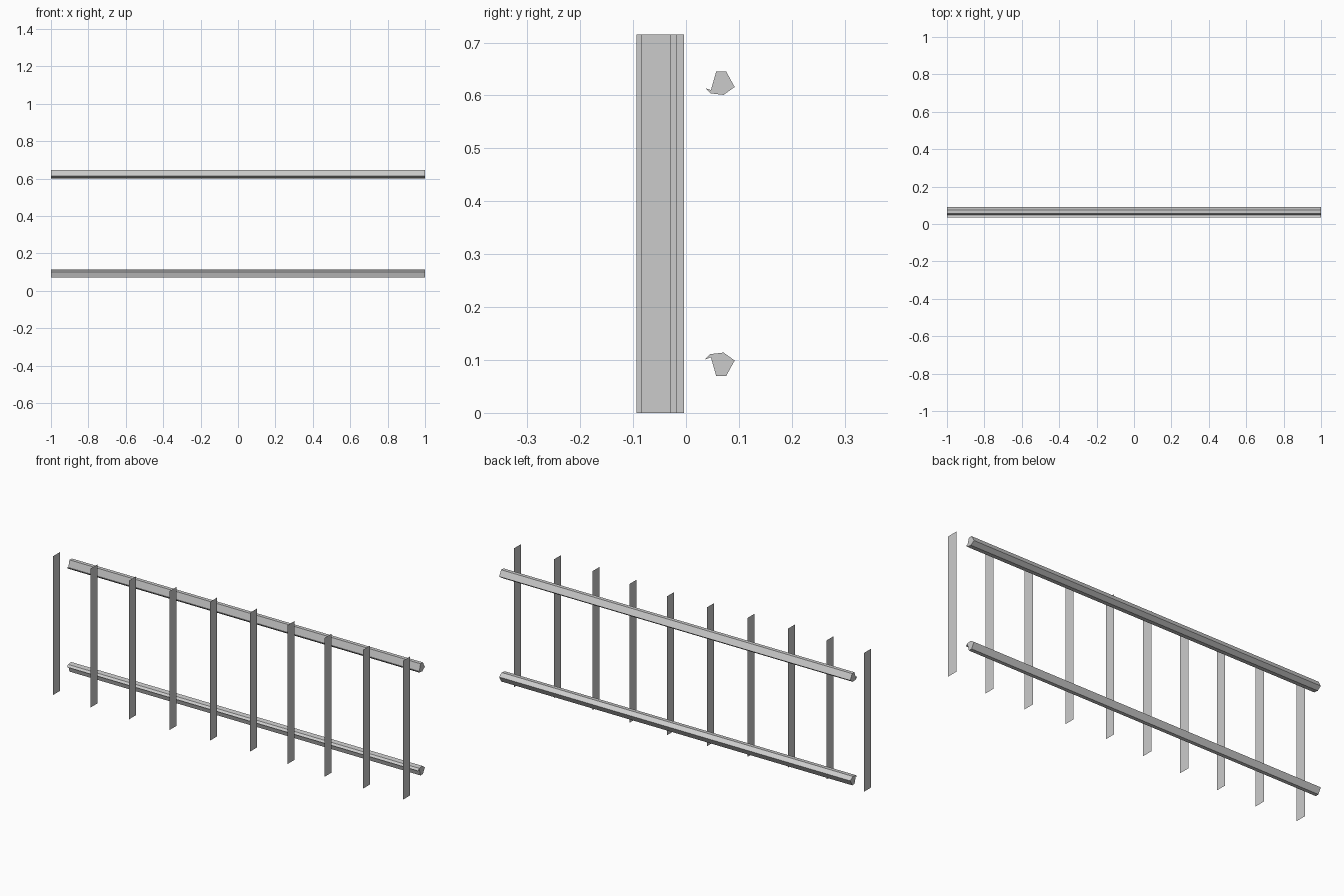
import bpy

if "Cube" in bpy.data.objects:
    bpy.data.objects.remove(bpy.data.objects["Cube"])

HEIGHT = 0.715
WIDTH = 0.057


def make_object(name, verts, faces):
    mesh = bpy.data.meshes.new(name)
    mesh.from_pydata(verts, [], faces)
    mesh.update()
    obj = bpy.data.objects.new(name, mesh)
    bpy.context.collection.objects.link(obj)
    return obj


def rail(name, profile):
    # extrude a (y, z) section along x, with capped ends
    n = len(profile)
    verts = [(x, y, z) for x in (-1, 1) for y, z in profile]
    faces = [(i, (i + 1) % n, n + (i + 1) % n, n + i) for i in range(n)]
    faces += [tuple(reversed(range(n))), tuple(range(n, 2 * n))]
    return make_object(name, verts, faces)


# Rails: split-log section with a thin splinter lip, lower one flipped
# (counter-clockwise seen from +x)
section = [(0.036, 0.614), (0.046, 0.604), (0.071, 0.601), (0.092, 0.616),
           (0.076, 0.645), (0.057, 0.645), (0.047, 0.610)]
rail("upper_rail", section)
rail("lower_rail", [(y, HEIGHT - z) for y, z in reversed(section)])

# Pickets: single thin sheets set edge-on, slightly staggered in depth
front_edges = [-0.075, -0.091, -0.093, -0.080, -0.069,
               -0.061, -0.074, -0.090, -0.094, -0.085]
for i, y in enumerate(front_edges):
    x = -1 + i * 2 / 9
    make_object(f"picket_{i + 1}",
                [(x, y, 0), (x, y + WIDTH, 0),
                 (x, y + WIDTH, HEIGHT), (x, y, HEIGHT)],
                [(0, 1, 2, 3)])
